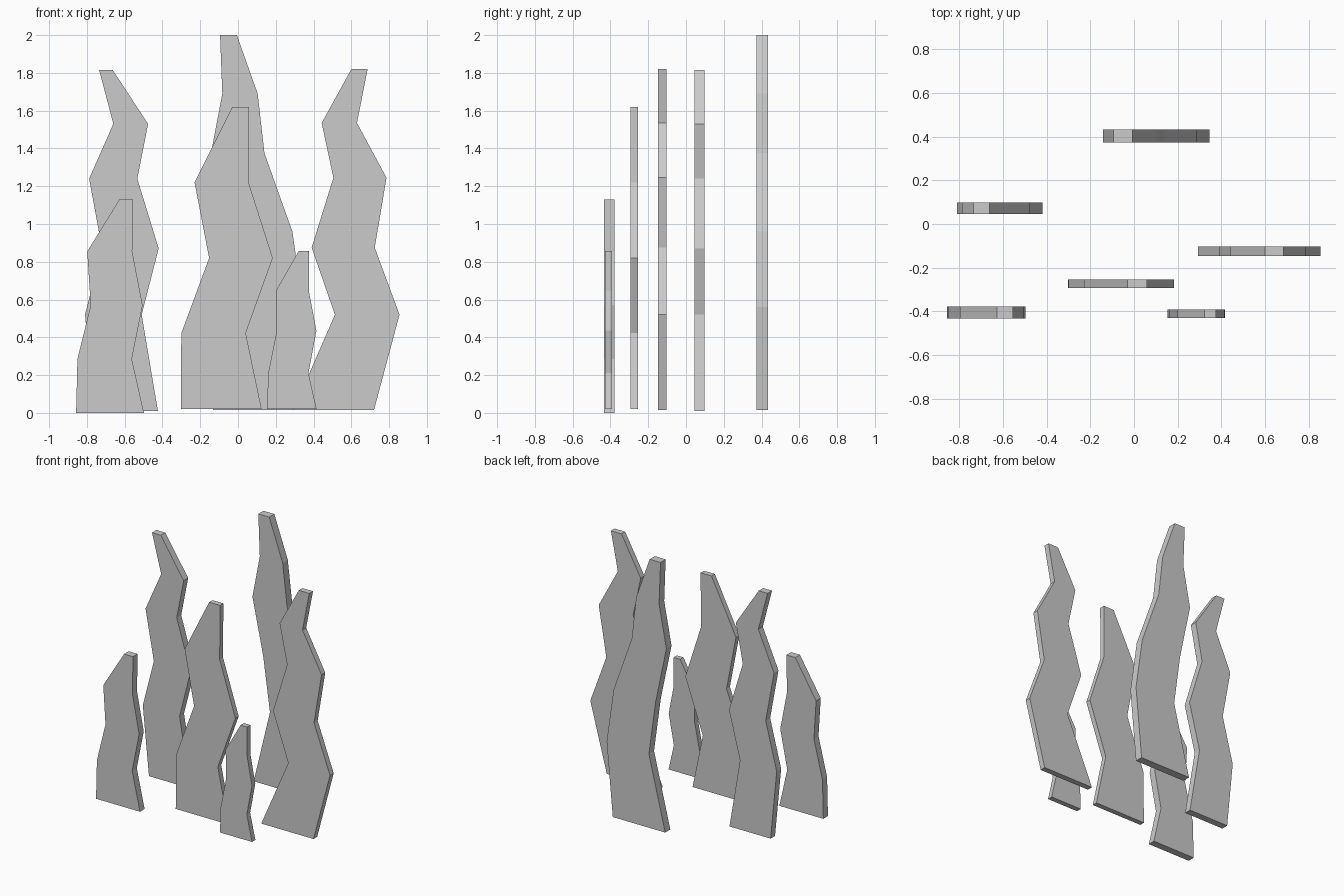
import bpy, bmesh


def wavy_slab(name, y_front, y_back, levels):
    """Flat upright blade: levels are (z, left x, right x) from bottom to top."""
    bm = bmesh.new()
    outline = [(r, z) for z, l, r in levels] + [(l, z) for z, l, r in reversed(levels)]
    front = bm.faces.new([bm.verts.new((x, y_front, z)) for x, z in outline])
    out = bmesh.ops.extrude_face_region(bm, geom=[front], use_keep_orig=True)
    moved = [v for v in out["geom"] if isinstance(v, bmesh.types.BMVert)]
    bmesh.ops.translate(bm, verts=moved, vec=(0, y_back - y_front, 0))
    bmesh.ops.recalc_face_normals(bm, faces=bm.faces)
    mesh = bpy.data.meshes.new(name)
    bm.to_mesh(mesh)
    bm.free()
    obj = bpy.data.objects.new(name, mesh)
    bpy.context.collection.objects.link(obj)
    return obj


# Tall blades at the back and sides
wavy_slab("back_blade", 0.373, 0.433, [
    (0.015, -0.133, 0.295), (0.56, 0.0, 0.345), (0.96, -0.055, 0.288),
    (1.375, -0.143, 0.14), (1.69, -0.083, 0.104), (2.0, -0.095, -0.006)])
wavy_slab("left_tall_blade", 0.046, 0.098, [
    (0.01, -0.76, -0.424), (0.52, -0.81, -0.51), (0.87, -0.72, -0.42),
    (1.24, -0.788, -0.533), (1.53, -0.66, -0.476), (1.815, -0.735, -0.663)])
wavy_slab("right_tall_blade", -0.147, -0.104, [
    (0.015, 0.293, 0.72), (0.52, 0.513, 0.855), (0.875, 0.39, 0.724),
    (1.245, 0.505, 0.786), (1.535, 0.443, 0.63), (1.82, 0.6, 0.686)])

# Middle blade
wavy_slab("middle_blade", -0.294, -0.255, [
    (0.02, -0.303, 0.125), (0.422, -0.3, 0.041), (0.82, -0.153, 0.184),
    (1.22, -0.23, 0.056), (1.62, -0.03, 0.059)])

# Short blades at the front
wavy_slab("left_short_blade", -0.433, -0.379, [
    (0.0, -0.857, -0.498), (0.285, -0.85, -0.562), (0.57, -0.78, -0.505),
    (0.855, -0.798, -0.56), (1.13, -0.628, -0.555)])
wavy_slab("right_short_blade", -0.43, -0.391, [
    (0.02, 0.154, 0.416), (0.21, 0.16, 0.373), (0.435, 0.205, 0.415),
    (0.645, 0.2, 0.375), (0.858, 0.322, 0.375)])
